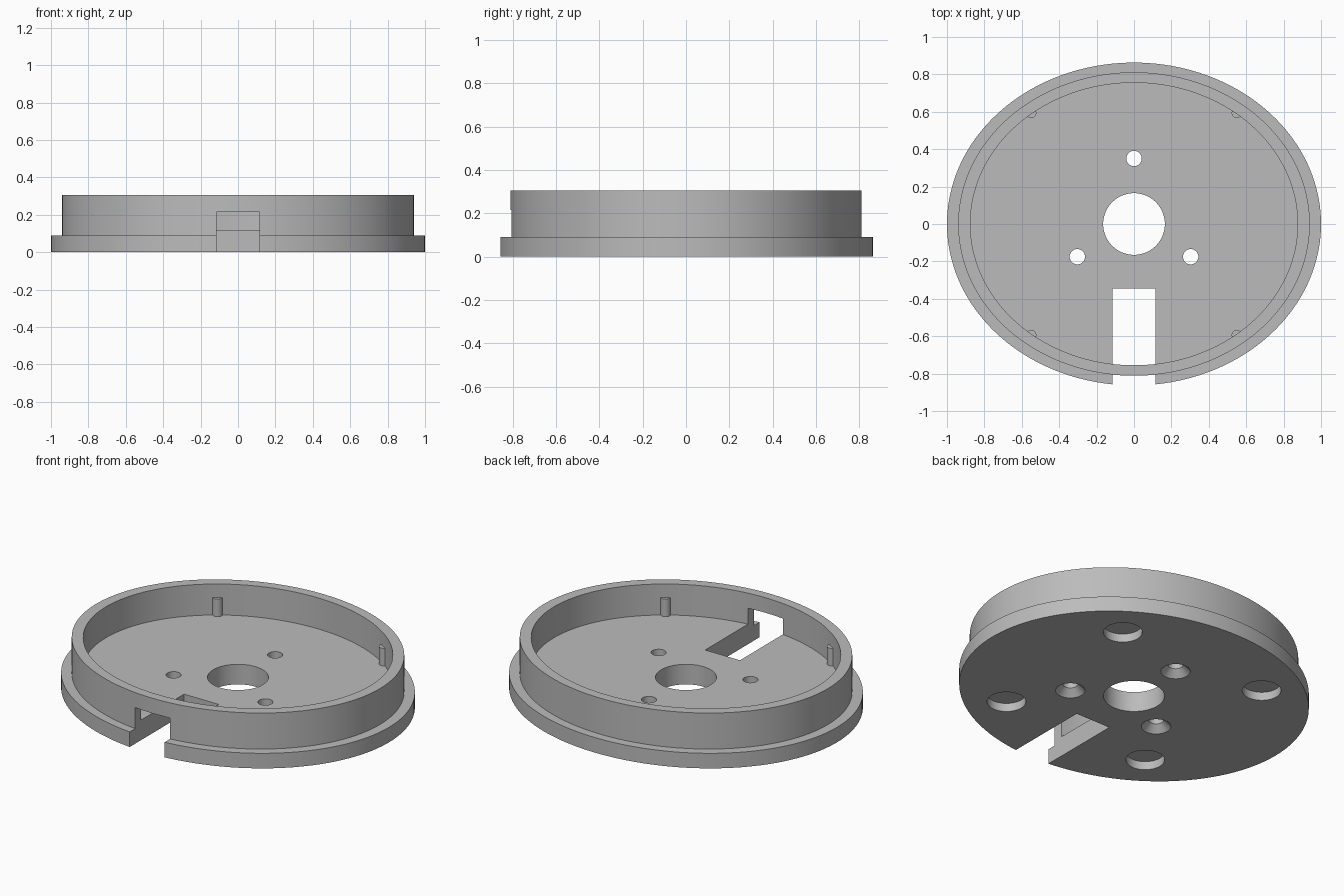
import bpy, bmesh, math

if "Cube" in bpy.data.objects:
    bpy.data.objects.remove(bpy.data.objects["Cube"], do_unlink=True)

SQUASH = 0.863       # depth to width ratio of the oval
FLOOR = 0.12         # top of the base plate

grey = bpy.data.materials.new("plain grey")
grey.use_nodes = True
colour = (0.5, 0.5, 0.5, 1)
grey.diffuse_color = colour
grey.node_tree.nodes["Principled BSDF"].inputs["Base Color"].default_value = colour


def lathe(name, profile, at=(0, 0), squash=1.0, steps=128):
    """Closed solid turned from (radius, z) points that start and end on the axis."""
    bm = bmesh.new()
    rings = []
    for r, z in profile:
        rings.append([bm.verts.new((at[0] + r * math.cos(math.tau * i / steps),
                                    at[1] + r * math.sin(math.tau * i / steps) * squash, z))
                      for i in range(steps)])
    for low, high in zip(rings, rings[1:]):
        for i in range(steps):
            j = (i + 1) % steps
            bm.faces.new((low[i], low[j], high[j], high[i]))
    bm.faces.new(rings[0][::-1])
    bm.faces.new(rings[-1])
    bmesh.ops.recalc_face_normals(bm, faces=bm.faces)
    mesh = bpy.data.meshes.new(name)
    bm.to_mesh(mesh)
    bm.free()
    mesh.materials.append(grey)
    obj = bpy.data.objects.new(name, mesh)
    bpy.context.collection.objects.link(obj)
    return obj


def activate(obj):
    bpy.ops.object.select_all(action='DESELECT')
    obj.select_set(True)
    bpy.context.view_layer.objects.active = obj


def cut(obj, cutter):
    mod = obj.modifiers.new("cut", 'BOOLEAN')
    mod.operation = 'DIFFERENCE'
    mod.solver = 'EXACT'
    mod.object = cutter
    activate(obj)
    bpy.ops.object.modifier_apply(modifier=mod.name)
    bpy.data.objects.remove(cutter, do_unlink=True)


# Oval tray: flange, raised wall and sunken floor
tray = lathe("oval_tray", [(1, 0), (1, 0.09), (0.94, 0.09), (0.94, 0.305),
                           (0.875, 0.305), (0.875, FLOOR)], squash=SQUASH, steps=160)

# Central hole
cut(tray, lathe("centre_cutter", [(0.165, -0.1), (0.165, 0.2)], steps=64))

# Three countersunk screw holes
for k in range(3):
    a = math.radians(90 + 120 * k)
    cut(tray, lathe("screw_cutter", [(0.08, -0.05), (0.08, 0), (0.041, 0.04), (0.041, 0.2)],
                    (0.35 * math.cos(a), 0.35 * math.sin(a)), steps=40))

# Four shallow round pockets underneath
for sx in (-1, 1):
    for sy in (-1, 1):
        cut(tray, lathe("pocket_cutter", [(0.105, -0.1), (0.105, 0.05)],
                        (0.49 * sx, 0.49 * sy), steps=48))

# Cable slot through floor, flange and lower wall at the front
bpy.ops.mesh.primitive_cube_add(size=1, location=(0, -0.6725, 0.0575))
slot = bpy.context.object
slot.scale = (0.23, 0.655, 0.315)
bpy.ops.object.transform_apply(location=False, rotation=False, scale=True)
cut(tray, slot)

# Four small upright ribs on the inner wall
parts = [tray]
for sx, side in ((-1, "right"), (1, "left")):
    for sy, end in ((-1, "front"), (1, "back")):
        parts.append(lathe(f"{end}_{side}_rib", [(0.028, FLOOR - 0.02), (0.028, 0.225)],
                           (0.55 * sx, 0.594 * sy), steps=24))

for part in parts:
    activate(part)
    bpy.ops.object.shade_smooth_by_angle(angle=math.radians(30))
